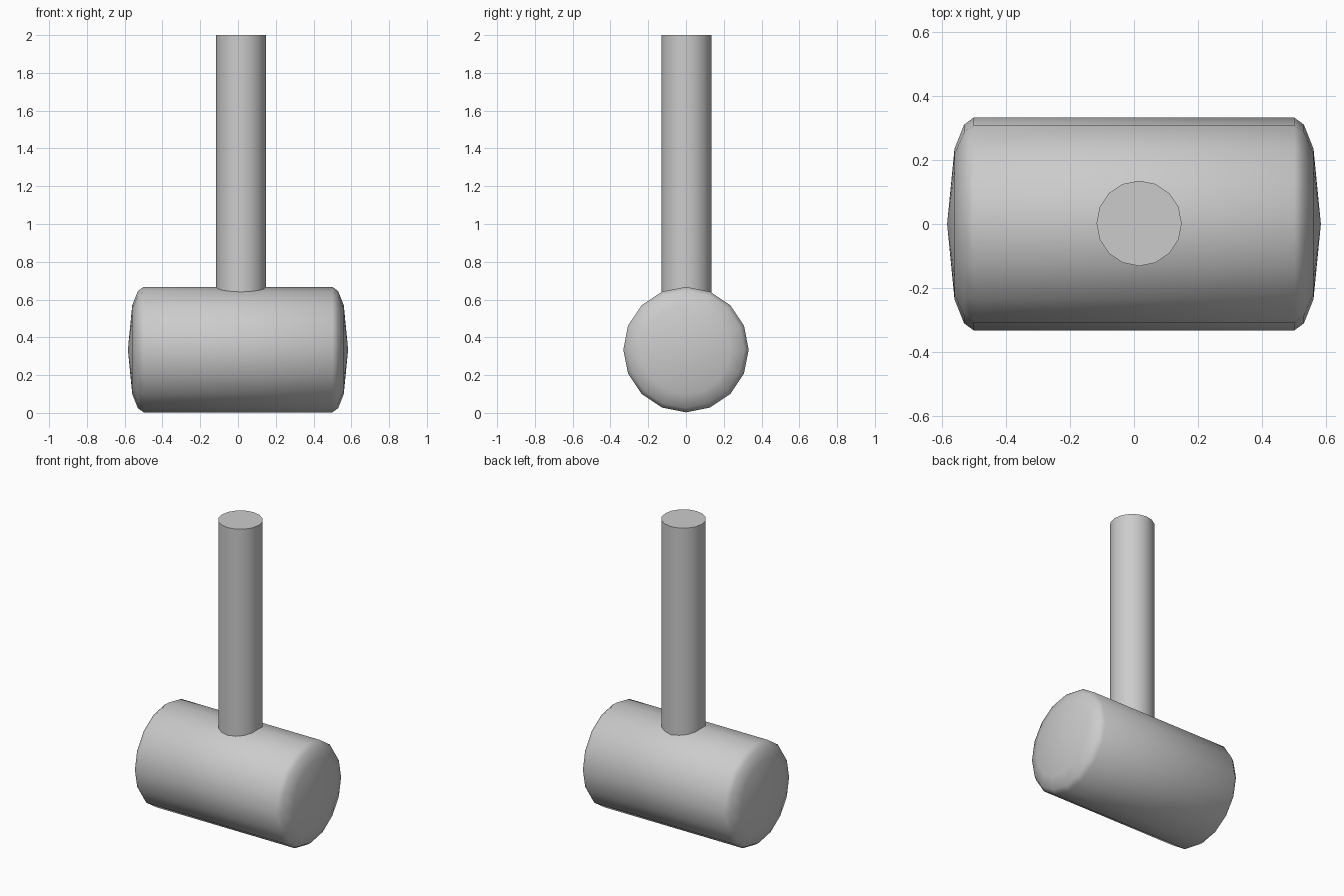
import bpy, bmesh, math
from mathutils import Matrix

if "Cube" in bpy.data.objects:
    bpy.data.objects.remove(bpy.data.objects["Cube"])

SIDES = 16


def lathe(name, profile, matrix, angle):
    """Revolve (radius, height) points around z, then place with matrix."""
    bm = bmesh.new()
    rings = []
    for r, h in profile:
        if r == 0:
            rings.append([bm.verts.new((0, 0, h))] * SIDES)
        else:
            rings.append([bm.verts.new((r * math.cos(2 * math.pi * i / SIDES),
                                        r * math.sin(2 * math.pi * i / SIDES), h))
                          for i in range(SIDES)])
    for a, b in zip(rings, rings[1:]):
        for i in range(SIDES):
            j = (i + 1) % SIDES
            quad = [a[i], a[j], b[j], b[i]]
            bm.faces.new(list(dict.fromkeys(quad)))
    # flat caps on open ends
    for (r, h), ring in ((profile[0], rings[0]), (profile[-1], rings[-1])):
        if r > 0:
            bm.faces.new(ring)
    bmesh.ops.recalc_face_normals(bm, faces=bm.faces)
    bm.transform(matrix)
    mesh = bpy.data.meshes.new(name)
    bm.to_mesh(mesh)
    bm.free()
    obj = bpy.data.objects.new(name, mesh)
    bpy.context.collection.objects.link(obj)
    bpy.ops.object.select_all(action='DESELECT')
    obj.select_set(True)
    bpy.context.view_layer.objects.active = obj
    bpy.ops.object.shade_smooth_by_angle(angle=math.radians(angle))
    return obj


# Mallet head: barrel with bevelled, slightly domed striking faces
half = [(0.332, 0.50), (0.310, 0.53), (0.235, 0.56), (0, 0.583)]
head_profile = [(r, -h) for r, h in reversed(half)] + half
lathe("mallet_head", head_profile,
      Matrix.Translation((0, 0, 0.335)) @ Matrix.Rotation(math.pi / 2, 4, 'Y'), 40)

# Handle: plain shaft rising out of the head
lathe("handle", [(0.133, 0.34), (0.133, 2.0)],
      Matrix.Translation((0.016, 0.002, 0)), 40)
